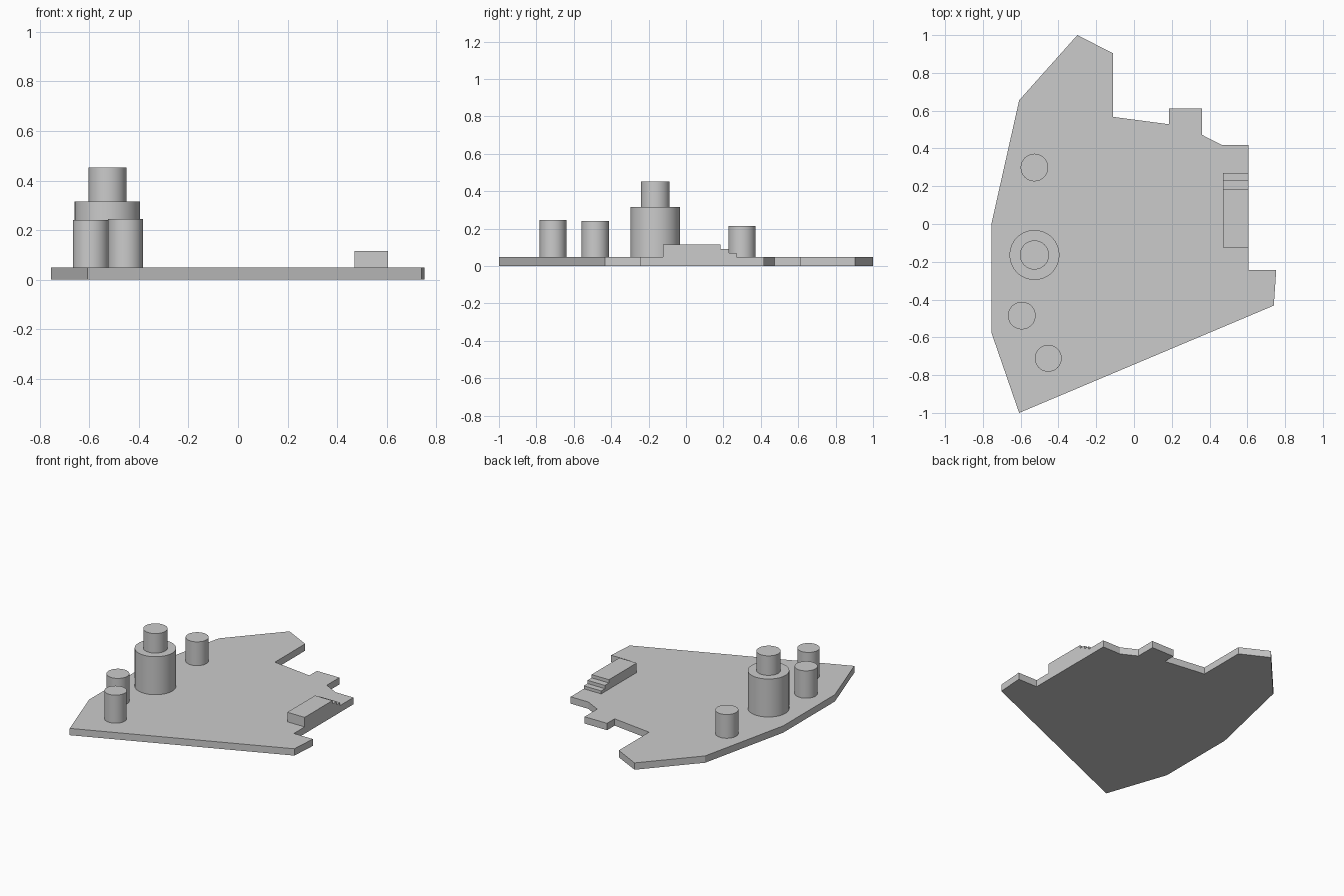
import bpy, bmesh

if "Cube" in bpy.data.objects:
    bpy.data.objects.remove(bpy.data.objects["Cube"])

DECK = 0.048


def prism(name, points, vec):
    """Extrude a closed planar profile along vec."""
    bm = bmesh.new()
    face = bm.faces.new([bm.verts.new(p) for p in points])
    ext = bmesh.ops.extrude_face_region(bm, geom=[face])
    verts = [g for g in ext["geom"] if isinstance(g, bmesh.types.BMVert)]
    bmesh.ops.translate(bm, verts=verts, vec=vec)
    bmesh.ops.recalc_face_normals(bm, faces=bm.faces)
    mesh = bpy.data.meshes.new(name)
    bm.to_mesh(mesh)
    bm.free()
    obj = bpy.data.objects.new(name, mesh)
    bpy.context.collection.objects.link(obj)
    return obj


def cylinder(name, x, y, r, z0, z1):
    bpy.ops.mesh.primitive_cylinder_add(vertices=64, radius=r, depth=z1 - z0,
                                        location=(x, y, (z0 + z1) / 2))
    bpy.context.object.name = name
    bpy.ops.object.shade_smooth_by_angle()


# Flat base plate with notched outline
outline = [(-0.30, 1.0), (-0.11, 0.903), (-0.11, 0.567), (0.185, 0.528),
           (0.185, 0.612), (0.36, 0.612), (0.36, 0.472), (0.467, 0.417),
           (0.605, 0.417), (0.605, -0.244), (0.753, -0.244), (0.74, -0.432),
           (-0.608, -1.0), (-0.755, -0.575), (-0.755, 0.0), (-0.608, 0.655)]
prism("base_plate", [(x, y, 0) for x, y in outline], (0, 0, DECK))

# Raised platform with steps at its back end
profile = [(-0.124, DECK), (0.27, DECK), (0.27, 0.069), (0.229, 0.069),
           (0.229, 0.092), (0.184, 0.092), (0.184, 0.115), (-0.124, 0.115)]
prism("stepped_platform", [(0.47, y, z) for y, z in profile], (0.135, 0, 0))

# Three short tanks
for i, (x, y, top) in enumerate([(-0.527, 0.299, 0.215), (-0.594, -0.485, 0.24),
                                 (-0.454, -0.711, 0.245)]):
    cylinder(f"tank_{i + 1}", x, y, 0.073 if i < 2 else 0.071, DECK, top)

# Two-tier tower
cylinder("tower_lower", -0.527, -0.164, 0.132, DECK, 0.315)
cylinder("tower_upper", -0.527, -0.164, 0.077, 0.315, 0.452)
